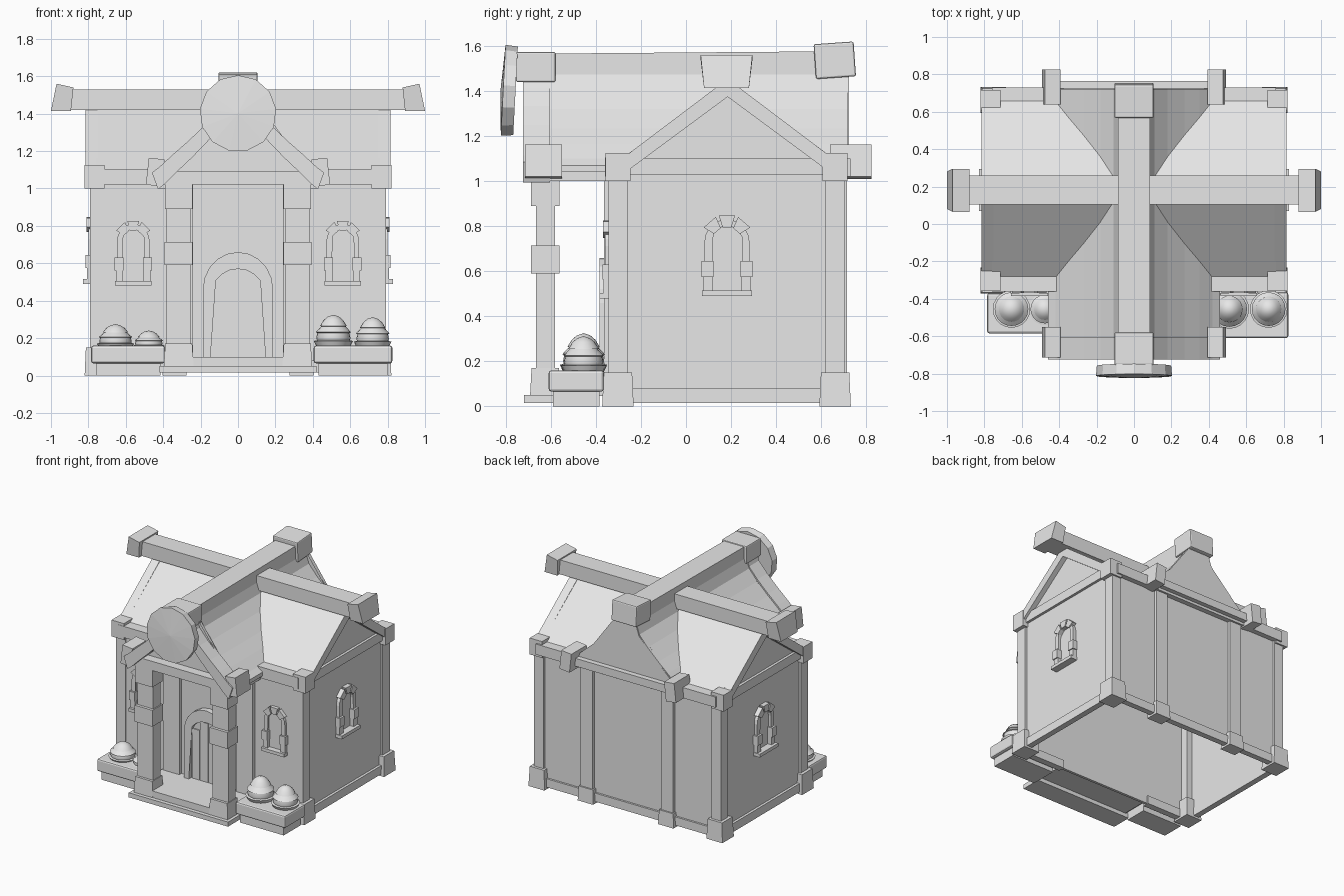
import bpy, bmesh, math
from mathutils import Matrix, Vector

cube = bpy.data.objects.get("Cube")
if cube:
    bpy.data.objects.remove(cube, do_unlink=True)

stone = bpy.data.materials.new("plain_grey")
stone.use_nodes = True
stone.diffuse_color = (0.8, 0.8, 0.8, 1)
stone.node_tree.nodes["Principled BSDF"].inputs["Base Color"].default_value = (0.8, 0.8, 0.8, 1)


def finish(name, bm, matrix=None):
    bmesh.ops.recalc_face_normals(bm, faces=bm.faces)
    mesh = bpy.data.meshes.new(name)
    bm.to_mesh(mesh)
    bm.free()
    if matrix:
        mesh.transform(matrix)
    mesh.materials.append(stone)
    ob = bpy.data.objects.new(name, mesh)
    bpy.context.collection.objects.link(ob)
    return ob


def box(name, x, y, z, top=1.0, tilt=0.0, axis='Y', bevel=0.0, matrix=None):
    """Box from three ranges; top scales the upper face, tilt leans it."""
    bm = bmesh.new()
    bmesh.ops.create_cube(bm, size=1)
    size = Vector([abs(r[1] - r[0]) for r in (x, y, z)])
    for v in bm.verts:
        k = top if v.co.z > 0 else 1
        v.co = Vector((v.co.x * size.x * k, v.co.y * size.y * k, v.co.z * size.z))
    if bevel:
        bmesh.ops.bevel(bm, geom=bm.edges[:], offset=bevel, segments=2, affect='EDGES', profile=0.5)
    centre = Vector([(r[0] + r[1]) / 2 for r in (x, y, z)])
    move = Matrix.Translation(centre) @ Matrix.Rotation(tilt, 4, axis)
    return finish(name, bm, matrix @ move if matrix else move)


def prism(name, points, axis, a, b, matrix=None):
    """Outline in (x, z) swept along y, or in (y, z) swept along x."""
    bm = bmesh.new()
    rows = []
    for d in (a, b):
        rows.append([bm.verts.new((p, d, q) if axis == 'y' else (d, p, q)) for p, q in points])
    for row in rows:
        bm.faces.new(row)
    for i in range(len(points)):
        j = (i + 1) % len(points)
        bm.faces.new((rows[0][i], rows[0][j], rows[1][j], rows[1][i]))
    bmesh.ops.triangulate(bm, faces=[f for f in bm.faces if len(f.verts) > 4])
    return finish(name, bm, matrix)


def arch(r, h, base, spring, steps=10):
    curve = [(r * math.cos(math.pi * i / steps), spring + h * math.sin(math.pi * i / steps))
             for i in range(steps + 1)]
    return [(r, base)] + curve + [(-r, base)]


def mirrored(r, s):
    return tuple(sorted((r[0] * s, r[1] * s)))


def window(name, matrix):
    prism(name + "_frame", arch(.1, .1, .02, .24) + arch(.07, .07, .02, .24)[::-1],
          'y', -.025, .02, matrix)
    box(name + "_sill", (-.112, .112), (-.055, .02), (0, .025), matrix=matrix)
    for s in (1, -1):
        box(name + "_quoin", mirrored((.06, .113), s), (-.04, .02), (.085, .155), matrix=matrix)
        box(name + "_foot", mirrored((.062, .106), s), (-.032, .02), (.02, .085), matrix=matrix)
    for start in (32, 73, 114):
        angles = [math.radians(start), math.radians(start + 34)]
        wedge = [(r * math.cos(t), .24 + r * math.sin(t)) for r, t in
                 ((.068, angles[0]), (.122, angles[0]), (.122, angles[1]), (.068, angles[1]))]
        prism(name + "_voussoir", wedge, 'y', -.035, .02, matrix)


# Hollow wall shell
box("front_wall", (-.76, .76), (-.34, -.32), (.02, 1.06))
box("back_wall", (-.76, .76), (.67, .69), (.02, 1.06))
gable = [(-.32, .02), (.69, .02), (.69, 1.06), (.185, 1.42), (-.32, 1.06)]
for s in (1, -1):
    prism("side_wall", gable, 'x', .755 * s, .775 * s)

# Main roof
ridge_y = .185
for s in (1, -1):
    slope = [(ridge_y, 1.45), (ridge_y + .485 * s, 1.09), (ridge_y + .485 * s, 1.05), (ridge_y, 1.41)]
    prism("main_roof", slope, 'x', -.76, .76)
    for side in (1, -1):
        rafter = [(ridge_y, 1.455), (ridge_y + .47 * s, 1.10), (ridge_y + .46 * s, 1.035),
                  (ridge_y, 1.375)]
        prism("side_rafter", rafter, 'x', .75 * side, .815 * side)

# Corner posts, blocks, sills and eave beams
for s in (1, -1):
    for n, y, out in (("front", (-.345, -.26), -1), ("back", (.62, .705), 1)):
        box(n + "_corner_post", mirrored((.71, .79), s), y, (.05, 1.05))
        mid = sum(y) / 2
        box(n + "_corner_base", mirrored((.685, .82), s), (mid - .07, mid + .07), (0, .15), top=.9)
        box(n + "_corner_capital", mirrored((.715, .82), s), (mid - .055, mid + .055), (1.0, 1.125))
    box("side_sill", mirrored((.75, .795), s), (-.3, .66), (.015, .08))
    box("side_tie_beam", mirrored((.75, .795), s), (-.3, .66), (1.03, 1.1))
    box("front_sill", mirrored((.39, .75), s), (-.36, -.31), (.015, .08))
    box("front_eave_beam", mirrored((.38, .76), s), (-.36, -.27), (1.02, 1.105))
    # Wall posts front and back
    box("front_wall_post", mirrored((.24, .38), s), (-.365, -.32), (.04, 1.04))
    box("back_wall_post", mirrored((.29, .39), s), (.66, .715), (.04, 1.05))
    box("back_post_base", mirrored((.275, .405), s), (.63, .73), (0, .11), top=.92)
box("back_sill", (-.75, .75), (.66, .705), (.015, .08))
box("back_eave_beam", (-.76, .76), (.64, .73), (1.02, 1.1))
box("back_tie_beam", (-.43, .43), (.68, .765), (1.04, 1.1))

# Flared cross roof
half = [(.46, 1.07), (.42, 1.1), (.35, 1.165), (.27, 1.235), (.18, 1.32), (.11, 1.4), (.07, 1.52)]


def flare(dz):
    return [(x, z + dz) for x, z in half] + [(-x, z + dz) for x, z in half[::-1]]


prism("cross_roof", flare(0) + flare(-.03)[::-1], 'y', -.62, .72)
panel = flare(-.01) + [(-.42, 1.03), (.42, 1.03)]
prism("front_gable_panel", panel, 'y', -.62, -.6)
prism("back_gable_panel", panel, 'y', .7, .725)
for s in (1, -1):
    upper = [(x * s, z + .015) for x, z in half]
    lower = [(x * s * .93, z - .075) for x, z in half]
    prism("front_bargeboard", upper + lower[::-1], 'y', -.725, -.605)
    for n, y in (("front", (-.715, -.55)), ("back", (.64, .825))):
        box(n + "_gable_block", mirrored((.4, .485), s), y, (1.015, 1.16), tilt=-.11 * s)

# Ridge beams with end caps
box("long_ridge_beam", (-.92, .92), (.105, .26), (1.42, 1.53))
for s in (1, -1):
    bm = bmesh.new()
    bmesh.ops.create_cube(bm, size=1)
    for v in bm.verts:
        outer, high = v.co.x > 0, v.co.z > 0
        x = (.97 if high else 1.0) if outer else (.88 if high else .893)
        v.co = (x * s, .18 + math.copysign(.115 if high else .1, v.co.y),
                (1.56 if outer else 1.54) if high else 1.415)
    finish("long_ridge_cap", bm)
box("cross_ridge_beam", (-.085, .085), (-.62, .62), (1.42, 1.572), tilt=.008, axis='X')
box("front_ridge_cap", (-.105, .105), (-.755, -.58), (1.44, 1.575), bevel=.008)
box("back_ridge_cap", (-.105, .105), (.572, .75), (1.46, 1.615), tilt=.07, axis='X', bevel=.008)

# Round gable shield with a shallow boss
bm = bmesh.new()
bmesh.ops.create_cone(bm, cap_ends=True, segments=13, radius1=.2, radius2=.205, depth=.055)
front = [f for f in bm.faces if f.normal.z > .9]
bmesh.ops.poke(bm, faces=front, offset=.012)
finish("gable_shield", bm, Matrix.Translation((0, -.785, 1.4)) @ Matrix.Rotation(math.radians(87), 4, 'X'))

# Porch
box("porch_step", (-.42, .42), (-.72, -.56), (.015, .05))
box("porch_floor", (-.39, .39), (-.69, -.34), (.045, .1))
box("porch_tie_beam", (-.41, .41), (-.69, -.59), (1.02, 1.09))
for s in (1, -1):
    box("porch_side_beam", mirrored((.34, .43), s), (-.62, -.33), (1.0, 1.08))
    box("porch_column", mirrored((.25, .385), s), (-.667, -.582), (.05, 1.04))
    for n, z, w in (("base", (.045, .17), .08), ("band", (.59, .715), .075), ("capital", (.89, 1.02), .074)):
        box("column_" + n, mirrored((.317 - w, .317 + w), s), (-.625 - w * .85, -.625 + w * .85), z,
            top=.9 if n == "base" else 1)

# Arched door with planks
outer, inner = arch(.188, .2, .1, .46), arch(.147, .15, .1, .42)
prism("door_frame", outer + inner[::-1], 'y', -.385, -.33)
prism("door_leaf", inner, 'y', -.35, -.33)
for x0, x1, top in ((-.14, -.077, .48), (-.071, -.003, .55), (.003, .071, .55), (.077, .14, .48)):
    box("door_plank", (x0, x1), (-.358, -.34), (.1, top))

# Windows
for s in (1, -1):
    window("front_window", Matrix.Translation((.56 * s, -.34, .48)) @ Matrix.Diagonal((.88, .8, .97, 1)))
    window("side_window", Matrix.Translation((.775 * s, .182, .49)) @ Matrix.Rotation(s * math.pi / 2, 4, 'Z'))

# Planters with tiered shrubs
tiers = [(0, .0), (.75, .0), (1, .28), (.84, .3), (.87, .36), (.82, .5), (.9, .52), (.62, .68),
         (.68, .69), (.5, .85), (.28, .95), (0, 1)]


def shrub(x, r, top):
    bm = bmesh.new()
    verts = [bm.verts.new((p * r, 0, .13 + q * (top - .13))) for p, q in tiers]
    edges = [bm.edges.new(pair) for pair in zip(verts, verts[1:])]
    bmesh.ops.spin(bm, geom=verts + edges, cent=(0, 0, 0), axis=(0, 0, 1),
                   angle=math.tau, steps=20, use_duplicate=False)
    bmesh.ops.remove_doubles(bm, verts=bm.verts, dist=.0005)
    ob = finish("shrub", bm, Matrix.Translation((x, -.455, 0)))
    for p in ob.data.polygons:
        p.use_smooth = True
    bpy.context.view_layer.objects.active = ob
    ob.select_set(True)
    bpy.ops.object.shade_smooth_by_angle(angle=math.radians(40))
    ob.select_set(False)


for name, x, y, plants in (
        ("right_planter", (-.785, -.39), (-.585, -.37), ((-.655, .1, .275), (-.477, .085, .24))),
        ("left_planter", (.405, .825), (-.61, -.365), ((.51, .105, .325), (.72, .1, .312)))):
    box(name + "_rim", x, y, (.065, .16), bevel=.012)
    box(name + "_foot", (x[0] + .025, x[1] - .025), (y[0] + .02, y[1] - .02), (0, .08))
    for plant in plants:
        shrub(*plant)
